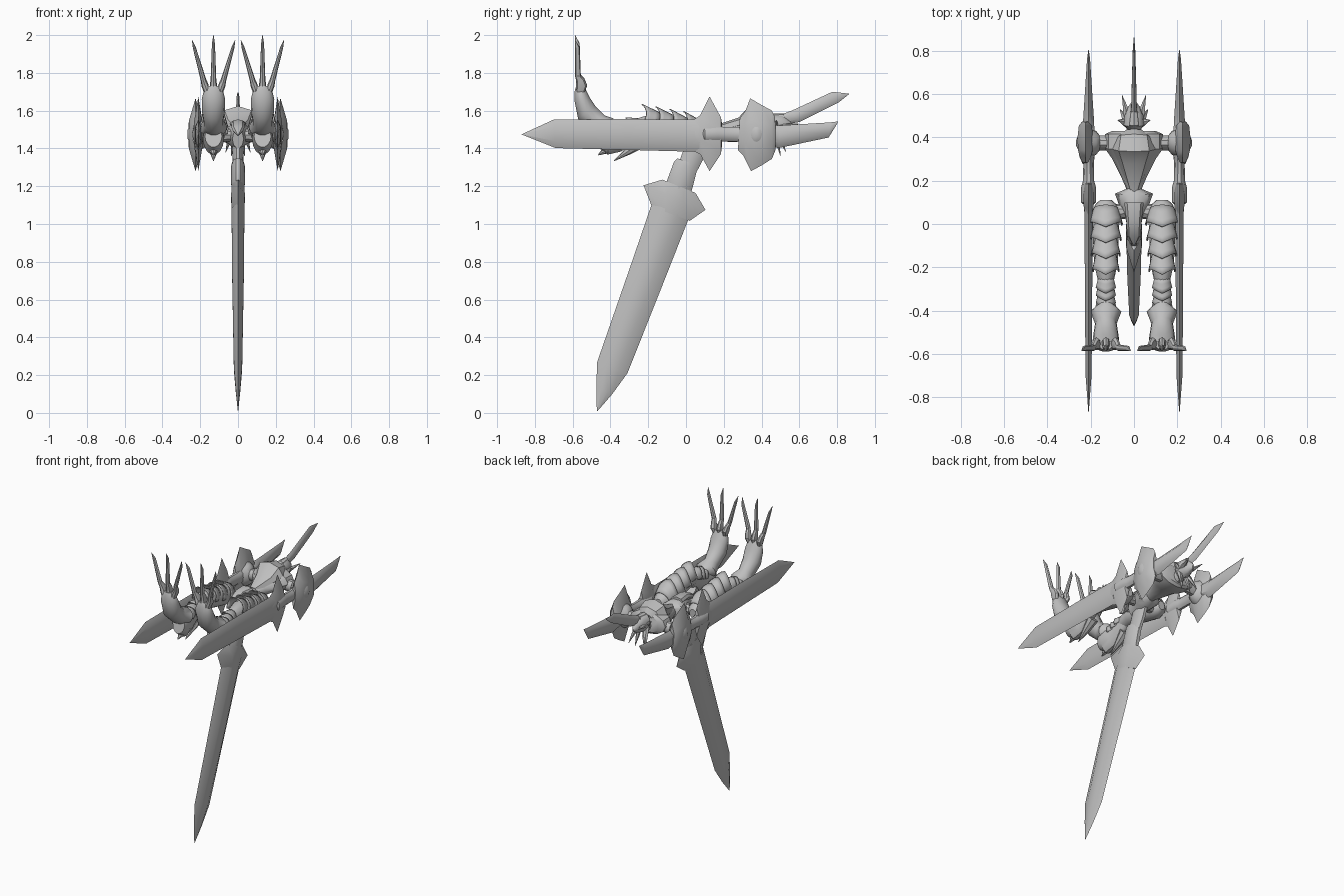
import bpy, bmesh, math
from mathutils import Vector

steel = bpy.data.materials.new("steel_grey")
steel.diffuse_color = (0.52, 0.52, 0.52, 1)


def finish(name, bm, mirror=False, angle=35, thick=0):
    """Turn a bmesh into a shaded object, optionally mirrored across x = 0."""
    bmesh.ops.remove_doubles(bm, verts=bm.verts, dist=0.0004)
    bmesh.ops.recalc_face_normals(bm, faces=bm.faces)
    me = bpy.data.meshes.new(name)
    bm.to_mesh(me)
    bm.free()
    me.materials.append(steel)
    ob = bpy.data.objects.new(name, me)
    bpy.context.collection.objects.link(ob)
    bpy.ops.object.select_all(action='DESELECT')
    ob.select_set(True)
    bpy.context.view_layer.objects.active = ob
    bpy.ops.object.shade_smooth_by_angle(angle=math.radians(angle))
    if thick:
        ob.modifiers.new("thickness", 'SOLIDIFY').thickness = thick
    if mirror:
        ob.modifiers.new("mirror", 'MIRROR')
    return ob


def skin(bm, rings, closed=True):
    """Bridge equal-length rings of points and cap the ends."""
    vs = [[bm.verts.new(p) for p in r] for r in rings]
    n = len(vs[0])
    for a, b in zip(vs, vs[1:]):
        for i in range(n if closed else n - 1):
            j = (i + 1) % n
            bm.faces.new((a[i], a[j], b[j], b[i]))
    if closed:
        bm.faces.new(vs[0])
        bm.faces.new(vs[-1])


def tube(name, pts, n=14, mirror=False, ref=(1, 0, 0), angle=35):
    """Loft ellipses along a path; each point is (x, y, z, half width, half depth)."""
    cs = [Vector(p[:3]) for p in pts]
    rings = []
    for i, p in enumerate(pts):
        t = (cs[min(i + 1, len(cs) - 1)] - cs[max(i - 1, 0)]).normalized()
        u = Vector(ref)
        u = (u - t * u.dot(t)).normalized()
        v = t.cross(u)
        rings.append([cs[i] + u * p[3] * math.cos(k * math.tau / n)
                      + v * p[4] * math.sin(k * math.tau / n) for k in range(n)])
    bm = bmesh.new()
    skin(bm, rings)
    return finish(name, bm, mirror, angle)


def blade(name, x, secs, mirror=False, flat=0.24, angle=40):
    """Bevelled blade in the yz plane; each section is (edge y, z, edge y, z, half thickness)."""
    rings = []
    for ya, za, yb, zb, t in secs:
        a, b = Vector((x, ya, za)), Vector((x, yb, zb))
        d = Vector((t, 0, 0))
        p, q = a.lerp(b, flat), a.lerp(b, 1 - flat)
        rings.append([a, p + d, q + d, b, q - d, p - d])
    bm = bmesh.new()
    skin(bm, rings)
    return finish(name, bm, mirror, angle)


def shell(name, start, end, r0, r1, point, mirror=True, arc=105, n=12):
    """Curved armour scale with a pointed lip in the middle of its free edge."""
    s, e = Vector(start), Vector(end)
    t = (e - s).normalized()
    v = Vector((0, -t.z, t.y))
    if v.z < 0:
        v = -v
    rings = []
    for f in (0, 0.35, 0.7, 1):
        ring = []
        for k in range(n + 1):
            a = math.radians(-arc + 2 * arc * k / n)
            r = r0 + (r1 - r0) * f
            lip = point * f * max(0, 1 - abs(a) / 1.1)
            ring.append(s.lerp(e, f) + t * lip
                        + Vector((1, 0, 0)) * math.sin(a) * r + v * math.cos(a) * r * 1.12)
        rings.append(ring)
    bm = bmesh.new()
    skin(bm, rings, closed=False)
    return finish(name, bm, mirror, 40, 0.006)


# Arm blades with pointed guards
blade("arm_blade", 0.21, [
    (-0.87, 1.475, -0.87, 1.474, 0.001), (-0.70, 1.553, -0.69, 1.402, 0.014),
    (-0.30, 1.555, -0.30, 1.392, 0.017), (0.08, 1.552, 0.07, 1.382, 0.019)], True)
blade("arm_guard", 0.21, [
    (0.04, 1.552, 0.04, 1.385, 0.018), (0.075, 1.575, 0.075, 1.37, 0.022),
    (0.125, 1.675, 0.125, 1.28, 0.024), (0.185, 1.565, 0.185, 1.37, 0.02),
    (0.19, 1.535, 0.19, 1.41, 0.012)], True, 0.36)
tube("forearm", [
    (0.21, 0.08, 1.475, 0.012, 0.03), (0.21, 0.10, 1.475, 0.034, 0.045),
    (0.21, 0.17, 1.478, 0.034, 0.045), (0.21, 0.20, 1.475, 0.026, 0.040),
    (0.21, 0.28, 1.475, 0.024, 0.040), (0.21, 0.33, 1.475, 0.03, 0.05)], 10, True)

# Shoulder armour, its rounded core and back-swept fins
blade("shoulder_plate", 0.225, [
    (0.285, 1.56, 0.275, 1.39, 0.012), (0.315, 1.60, 0.305, 1.36, 0.026),
    (0.34, 1.665, 0.345, 1.28, 0.034), (0.40, 1.63, 0.40, 1.31, 0.036),
    (0.455, 1.60, 0.455, 1.345, 0.03), (0.472, 1.565, 0.475, 1.395, 0.014)], True, 0.3)
tube("shoulder_ball", [
    (0.155, 0.375, 1.475, 0.03, 0.04), (0.175, 0.375, 1.475, 0.055, 0.07),
    (0.215, 0.375, 1.475, 0.075, 0.09), (0.25, 0.375, 1.475, 0.05, 0.065),
    (0.268, 0.375, 1.475, 0.012, 0.02)], 16, True, (0, 1, 0))
tube("upper_arm", [(0.10, 0.375, 1.485, 0.035, 0.04),
                   (0.18, 0.375, 1.478, 0.035, 0.04)], 10, True, (0, 1, 0))
blade("shoulder_fin", 0.21, [
    (0.42, 1.525, 0.42, 1.415, 0.028), (0.50, 1.522, 0.49, 1.402, 0.024),
    (0.765, 1.538, 0.755, 1.458, 0.007), (0.805, 1.543, 0.803, 1.535, 0.001)], True)

# Torso: wide chest, broad breast plate, narrow waist
tube("chest", [
    (0, 0.43, 1.50, 0.10, 0.06), (0, 0.415, 1.50, 0.135, 0.075), (0, 0.35, 1.50, 0.135, 0.08),
    (0, 0.30, 1.49, 0.10, 0.055), (0, 0.22, 1.48, 0.06, 0.045), (0, 0.13, 1.475, 0.022, 0.035)], 12)
tube("breast_plate", [
    (0, 0.425, 1.53, 0.05, 0.04), (0, 0.40, 1.54, 0.085, 0.065), (0, 0.345, 1.55, 0.10, 0.075),
    (0, 0.29, 1.525, 0.075, 0.04), (0, 0.15, 1.49, 0.02, 0.03)], 8)

# Pelvis and hanging front plate
tube("pelvis", [
    (0, 0.165, 1.475, 0.03, 0.04), (0, 0.14, 1.475, 0.088, 0.055), (0, 0.09, 1.47, 0.07, 0.07),
    (0, 0.03, 1.46, 0.04, 0.075), (0, -0.02, 1.45, 0.03, 0.05)], 10)
tube("loin_plate", [
    (0, 0.10, 1.53, 0.045, 0.02), (0, 0.02, 1.53, 0.036, 0.025), (0, -0.05, 1.50, 0.032, 0.02),
    (0, -0.10, 1.47, 0.003, 0.004)], 8)
tube("hip_joint", [(0.04, 0.06, 1.47, 0.035, 0.035), (0.13, 0.05, 1.47, 0.04, 0.04)],
     10, True, (0, 1, 0))

# Tail sword: grip, collar, guard and long blade
tube("tail_grip", [
    (0, 0.07, 1.45, 0.03, 0.06), (0, 0.045, 1.38, 0.03, 0.062), (0, 0.005, 1.29, 0.028, 0.055),
    (0, -0.03, 1.17, 0.028, 0.06)], 10)
tube("tail_collar", [
    (0, 0.005, 1.33, 0.03, 0.055), (0, -0.002, 1.31, 0.036, 0.068),
    (0, -0.033, 1.21, 0.036, 0.074), (0, -0.04, 1.18, 0.034, 0.06)], 10)
blade("tail_guard", 0, [
    (-0.125, 1.235, 0.05, 1.165, 0.034), (-0.225, 1.205, 0.103, 1.075, 0.036),
    (-0.18, 1.09, 0.02, 1.017, 0.034)], False, 0.35)
blade("tail_blade", 0, [
    (-0.18, 1.11, 0.015, 1.03, 0.034), (-0.30, 0.76, -0.115, 0.70, 0.031),
    (-0.47, 0.27, -0.31, 0.21, 0.022), (-0.475, 0.14, -0.39, 0.10, 0.012),
    (-0.472, 0.01, -0.468, 0.01, 0.001)], False, 0.3)

# Head with helmet, jaw, side horns and long crest
tube("neck", [(0, 0.41, 1.49, 0.04, 0.045), (0, 0.47, 1.49, 0.03, 0.035)], 10)
tube("helmet", [
    (0, 0.44, 1.51, 0.03, 0.035), (0, 0.46, 1.52, 0.05, 0.06), (0, 0.50, 1.52, 0.045, 0.06),
    (0, 0.54, 1.51, 0.028, 0.04), (0, 0.57, 1.50, 0.006, 0.01)], 12)
tube("face_mask", [(0, 0.44, 1.55, 0.012, 0.012), (0, 0.46, 1.56, 0.03, 0.025),
                   (0, 0.52, 1.565, 0.02, 0.02)], 8)
blade("head_crest", 0, [
    (0.46, 1.565, 0.49, 1.52, 0.014), (0.56, 1.60, 0.60, 1.54, 0.012),
    (0.775, 1.70, 0.81, 1.645, 0.006), (0.864, 1.69, 0.864, 1.688, 0.001)])
for i, (tx, ty, tz) in enumerate([(0.055, 0.595, 1.53), (0.075, 0.48, 1.55),
                                  (0.065, 0.53, 1.38), (0.035, 0.50, 1.36)]):
    tube(f"head_horn_{i}", [(0.025, 0.46, 1.51, 0.016, 0.022),
                            (tx * 0.7, (ty + 0.47) / 2, (tz + 1.51) / 2, 0.011, 0.014),
                            (tx, ty, tz, 0.001, 0.001)], 6, True, (0, 0, 1))

# Thigh and shin cores
tube("thigh", [
    (0.13, 0.112, 1.475, 0.025, 0.03), (0.13, 0.09, 1.475, 0.05, 0.05),
    (0.13, 0.05, 1.48, 0.064, 0.066),
    (0.13, -0.05, 1.50, 0.06, 0.065), (0.13, -0.18, 1.525, 0.055, 0.06),
    (0.13, -0.27, 1.51, 0.035, 0.045)], 14, True)
tube("shin", [
    (0.13, -0.22, 1.51, 0.035, 0.04), (0.13, -0.30, 1.48, 0.036, 0.055),
    (0.13, -0.36, 1.46, 0.042, 0.08), (0.13, -0.41, 1.455, 0.056, 0.09),
    (0.13, -0.455, 1.465, 0.045, 0.06)], 14, True)

# Overlapping thigh scales, then shin scales
for i in range(4):
    y, z = 0.07 - i * 0.072, 1.48 + i * 0.018
    shell(f"thigh_scale_{i}", (0.13, y, z), (0.13, y - 0.07, z + 0.022),
          0.058 - 0.003 * i, 0.079 - 0.005 * i, 0.04)
for i in range(3):
    y = -0.25 - i * 0.035
    shell(f"knee_scale_{i}", (0.13, y, 1.52 - i * 0.012), (0.13, y - 0.045, 1.515 - i * 0.012),
          0.036, 0.047, 0.02)

# Calf spurs sweeping down behind the leg
for name, y, ty, tz in (("calf_spur", -0.24, -0.38, 1.335), ("heel_spur", -0.40, -0.465, 1.365)):
    tube(name, [(0.13, y, 1.44, 0.035, 0.04), (0.13, (y + ty) / 2 + 0.01, 1.39, 0.025, 0.022),
                (0.13, ty, tz, 0.002, 0.002)], 8, True)

# Foot: flared ankle cuff curving up to a flat sole, with three long toes
tube("foot", [
    (0.13, -0.375, 1.50, 0.035, 0.045), (0.13, -0.405, 1.51, 0.072, 0.055),
    (0.13, -0.46, 1.53, 0.05, 0.055), (0.13, -0.525, 1.59, 0.060, 0.058),
    (0.13, -0.55, 1.66, 0.062, 0.042),
    (0.13, -0.56, 1.71, 0.05, 0.03), (0.13, -0.56, 1.73, 0.03, 0.022)], 14, True)
for name, bx, tx, top in (("middle_toe", 0.13, 0.13, 2.0), ("outer_toe", 0.165, 0.243, 1.975),
                          ("inner_toe", 0.095, 0.015, 1.975)):
    path = [(0, -0.56, .016, .024), (0.12, -0.553, .019, .03), (0.22, -0.56, .015, .022),
            (0.3, -0.572, .014, .015), (0.85, -0.575, .008, .012), (1, -0.587, .001, .001)]
    tube(name, [(bx + (tx - bx) * f, y, 1.70 + (top - 1.70) * f, a, b)
                for f, y, a, b in path], 8, True)
